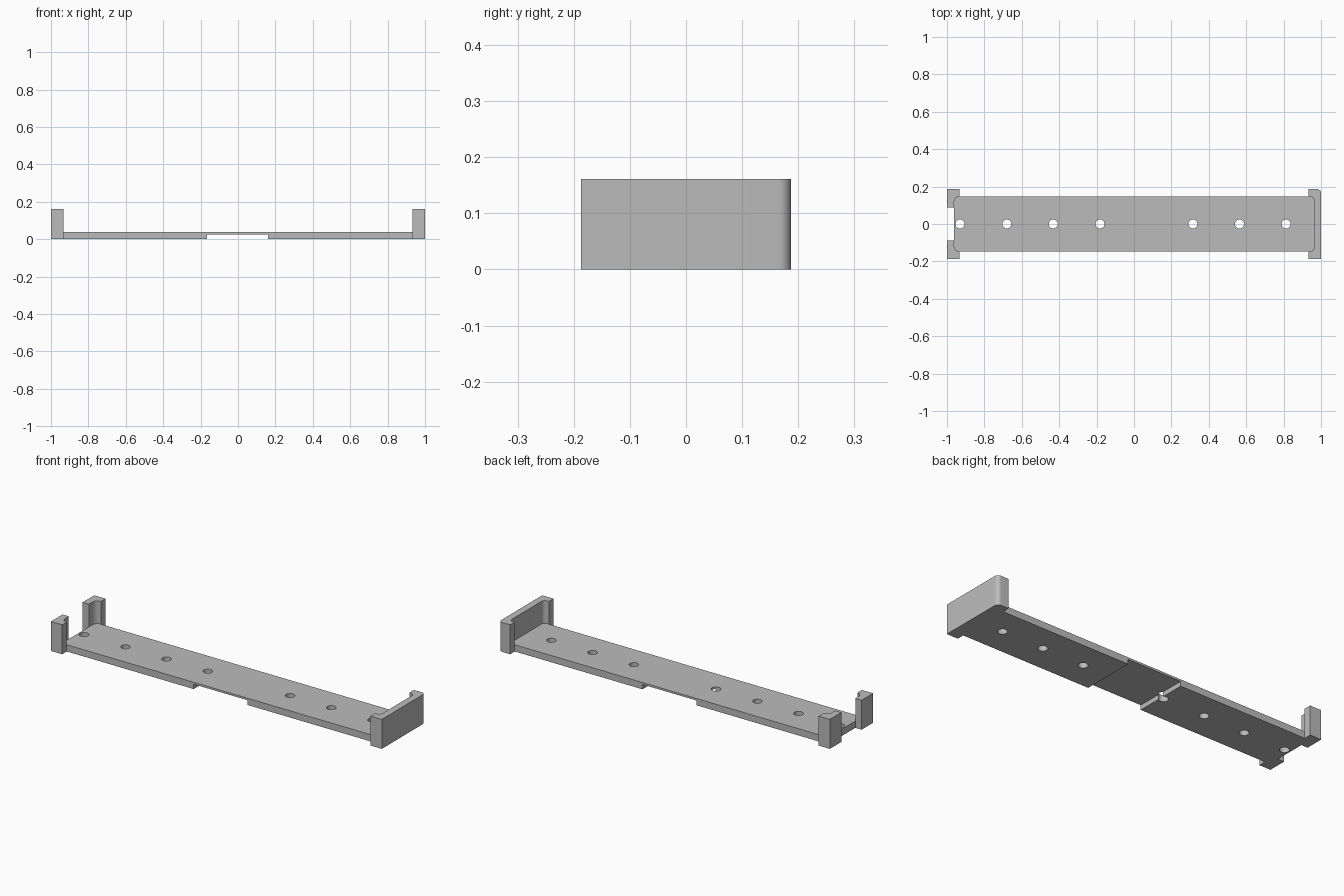
import bpy, bmesh, math

if "Cube" in bpy.data.objects:
    bpy.data.objects.remove(bpy.data.objects["Cube"])

grey = bpy.data.materials.new("plain grey")
grey.diffuse_color = (0.5, 0.5, 0.5, 1)
grey.use_nodes = True
grey.node_tree.nodes["Principled BSDF"].inputs["Base Color"].default_value = grey.diffuse_color


def prism(name, x0, x1, y0, y1, z0, z1, radii=(0, 0, 0, 0)):
    """Box with optional rounded upright edges (order: -x-y, +x-y, +x+y, -x+y)."""
    pts = []
    corners = [(x0, y0, 1, 1), (x1, y0, -1, 1), (x1, y1, -1, -1), (x0, y1, 1, -1)]
    for i, ((x, y, sx, sy), r) in enumerate(zip(corners, radii)):
        if r == 0:
            pts.append((x, y))
            continue
        for k in range(9):
            a = math.pi * (1 + i / 2 + k / 16)
            pts.append((x + sx * r + r * math.cos(a), y + sy * r + r * math.sin(a)))
    bm = bmesh.new()
    base = bm.faces.new([bm.verts.new((x, y, z0)) for x, y in pts])
    top = bmesh.ops.extrude_face_region(bm, geom=[base])["geom"]
    bmesh.ops.translate(bm, vec=(0, 0, z1 - z0),
                        verts=[v for v in top if isinstance(v, bmesh.types.BMVert)])
    bmesh.ops.recalc_face_normals(bm, faces=bm.faces)
    me = bpy.data.meshes.new(name)
    bm.to_mesh(me)
    bm.free()
    me.materials.append(grey)
    ob = bpy.data.objects.new(name, me)
    bpy.context.collection.objects.link(ob)
    return ob


def combine(target, other, operation):
    mod = target.modifiers.new("cut", 'BOOLEAN')
    mod.object, mod.operation, mod.solver = other, operation, 'EXACT'
    bpy.context.view_layer.objects.active = target
    bpy.ops.object.modifier_apply(modifier=mod.name)
    bpy.data.objects.remove(other)


T, H = 0.037, 0.161      # plate thickness, clip height
W, D = 0.147, 0.187      # half widths of plate and clips

# long mounting plate
tray = prism("mounting_tray", -0.962, 0.962, -W, W, 0, T)

# end wall with one rounded back corner, and two clips at the open end
combine(tray, prism("end_wall", 0.932, 1, -D, D, 0, H, (0, 0, 0.022, 0)), 'UNION')
for s in (-1, 1):
    y0, y1 = sorted((s * 0.087, s * D))
    combine(tray, prism("corner_clip", -1, -0.932, y0, y1, 0, H), 'UNION')

# pocket with rounded corners between the clips
combine(tray, prism("pocket", -0.962, 0.962, -W, W, T, 0.3,
                    (0.03, 0.02, 0.02, 0.03)), 'DIFFERENCE')

# shallow channel across the underside
combine(tray, prism("channel", -0.165, 0.16, -0.3, 0.3, -0.1, 0.026), 'DIFFERENCE')

# row of screw holes
R = 0.024
for x in (-0.93, -0.68, -0.432, -0.182, 0.315, 0.564, 0.813):
    combine(tray, prism("screw_hole", x - R, x + R, -R, R, -0.1, 0.1, (R * 0.999,) * 4),
            'DIFFERENCE')

bpy.ops.object.select_all(action='DESELECT')
tray.select_set(True)
bpy.context.view_layer.objects.active = tray
bpy.ops.object.shade_smooth_by_angle(angle=math.radians(30))
